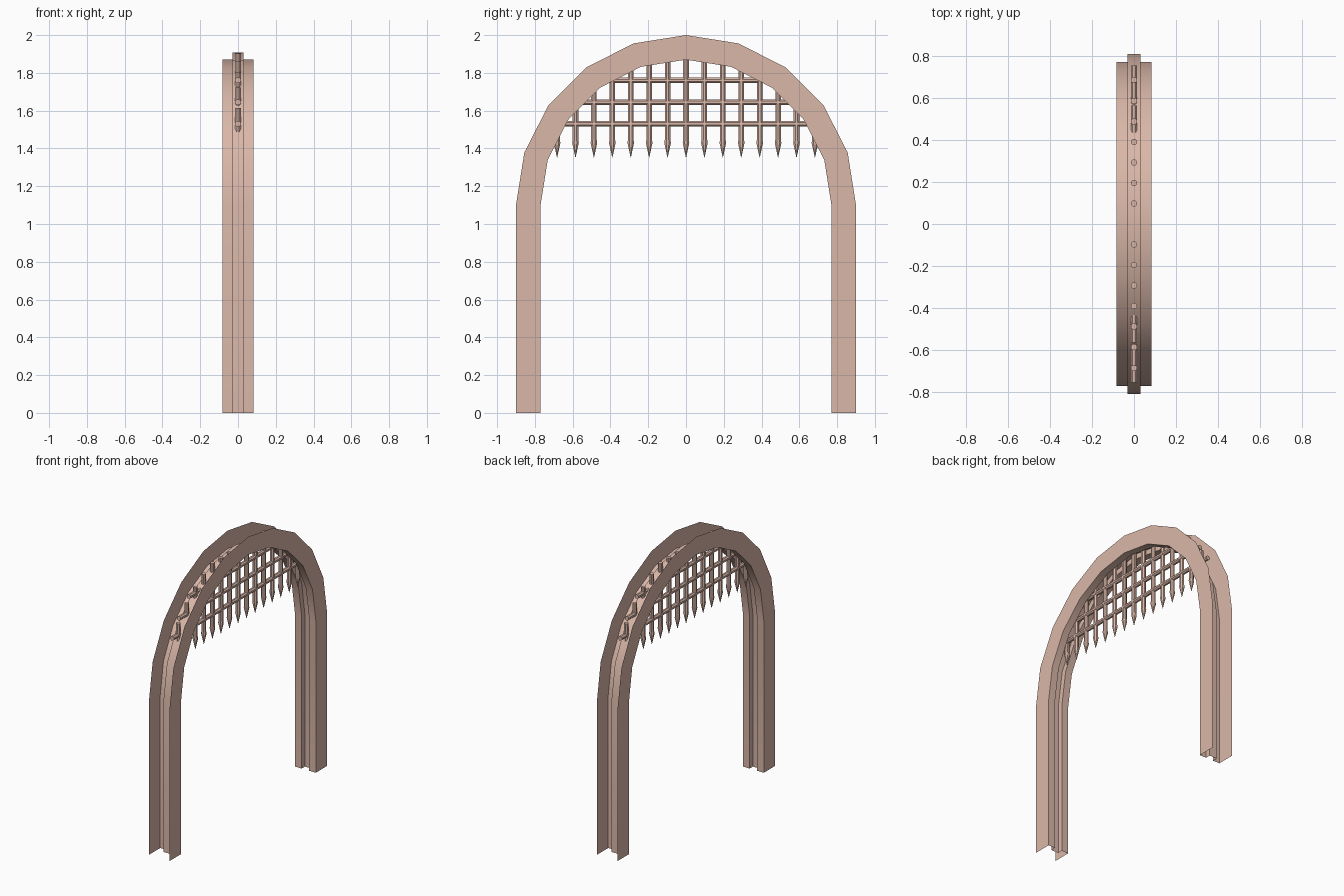
import bpy, bmesh, math

if "Cube" in bpy.data.objects:
    bpy.data.objects.remove(bpy.data.objects["Cube"])

stone = bpy.data.materials.new("pinkish stone")
stone.diffuse_color = (0.70, 0.475, 0.395, 1)
stone.use_nodes = True
stone.node_tree.nodes["Principled BSDF"].inputs["Base Color"].default_value = stone.diffuse_color

SPRING = 1.1   # height where the arch starts to curve


def finish(bm, name, smooth_angle):
    me = bpy.data.meshes.new(name)
    bm.to_mesh(me)
    bm.free()
    me.materials.append(stone)
    ob = bpy.data.objects.new(name, me)
    bpy.context.collection.objects.link(ob)
    bpy.ops.object.select_all(action='DESELECT')
    ob.select_set(True)
    bpy.context.view_layer.objects.active = ob
    bpy.ops.object.shade_smooth_by_angle(angle=math.radians(smooth_angle))
    return ob


# Arch: open-backed section (x, radius) with a groove, swept over legs and curve
section = [(-0.083, 0.9), (-0.083, 0.77), (-0.03, 0.77), (-0.03, 0.807),
           (0.03, 0.807), (0.03, 0.77), (0.083, 0.77), (0.083, 0.9)]


def station(r, i):
    if i < 0:
        return r, 0.0
    if i > 10:
        return -r, 0.0
    a = math.pi * i / 10
    return r * math.cos(a), SPRING + r * math.sin(a)


bm = bmesh.new()
grid = [[bm.verts.new((x, *station(r, i))) for x, r in section]
        for i in range(-1, 12)]
for a, b in zip(grid, grid[1:]):
    for j in range(len(section) - 1):
        bm.faces.new((a[j], a[j + 1], b[j + 1], b[j]))
finish(bm, "grooved_arch", 30)


# Eight-sided bar from (position, radius) rings along a given axis
def bar(bm, rings, place):
    loops = []
    for t, r in rings:
        loops.append([bm.verts.new(place(t, r * math.cos(a), r * math.sin(a)))
                      for a in [math.pi / 8 + math.pi / 4 * k for k in range(8)]])
    for a, b in zip(loops, loops[1:]):
        for k in range(8):
            n = (k + 1) % 8
            bm.faces.new((a[k], a[n], b[n], b[k]))
    bm.faces.new(loops[0][::-1])
    bm.faces.new(loops[-1])


# Upright bars with pointed lower ends
bm = bmesh.new()
for k in range(-7, 8):
    y = k * 0.0975
    top = min(SPRING + math.sqrt(0.855 ** 2 - y * y), 1.905)
    bar(bm, [(1.353, 0.001), (1.43, 0.019), (1.445, 0.016), (top, 0.016)],
        lambda t, u, v, y=y: (u, y + v, t))
bmesh.ops.recalc_face_normals(bm, faces=bm.faces)
finish(bm, "portcullis_spiked_uprights", 30)

# Cross bars, their ends passing through the groove
bm = bmesh.new()
for z in (1.53, 1.645, 1.76):
    half = math.sqrt(0.868 ** 2 - (z - SPRING) ** 2)
    bar(bm, [(-half, 0.016), (half, 0.016)],
        lambda t, u, v, z=z: (u, t, z + v))
bmesh.ops.recalc_face_normals(bm, faces=bm.faces)
finish(bm, "portcullis_cross_bars", 30)
